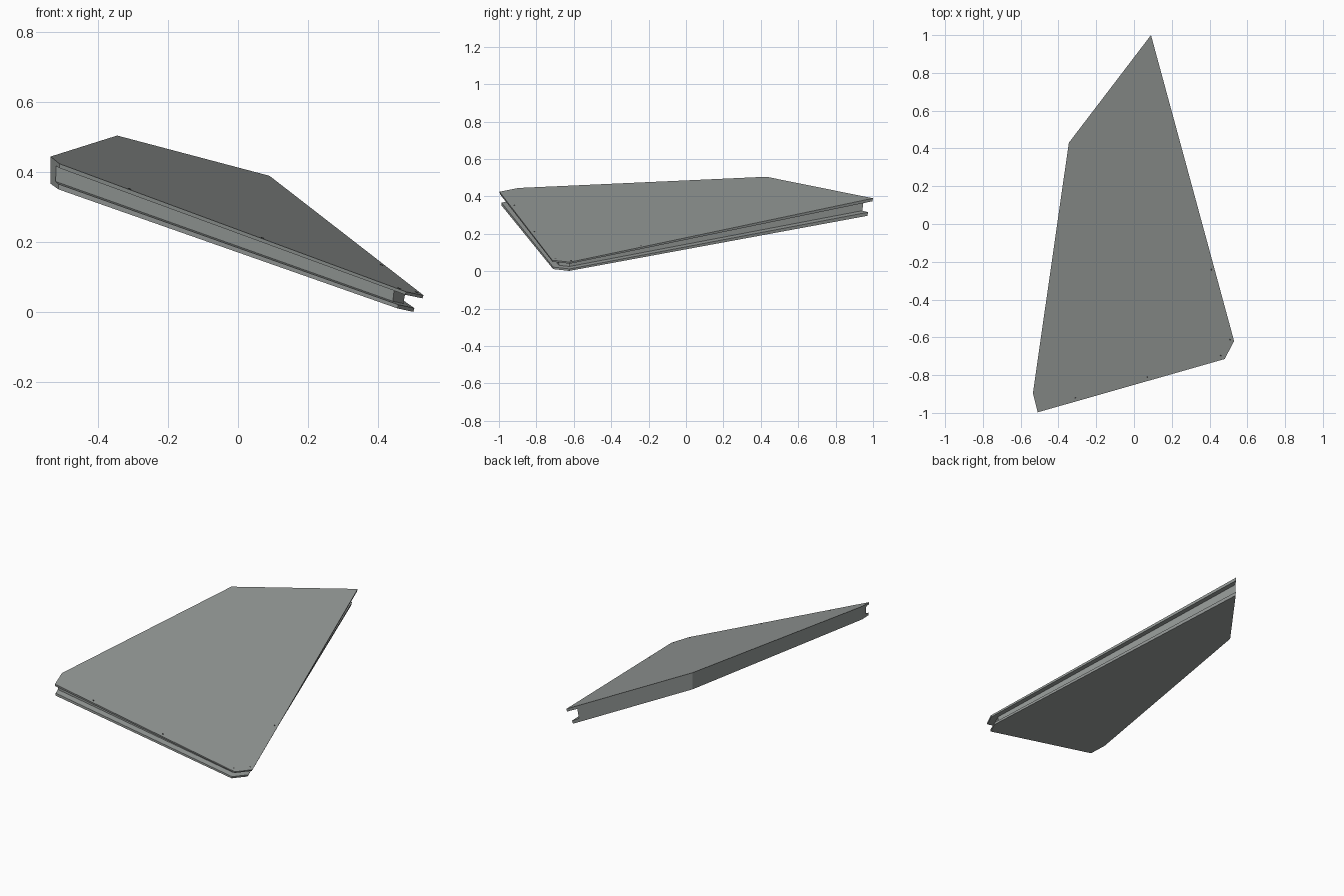
import bpy
import bmesh
import math
from mathutils import Vector, Matrix

cube = bpy.data.objects.get("Cube")
if cube:
    bpy.data.objects.remove(cube, do_unlink=True)


def make_material(name, rgb):
    mat = bpy.data.materials.new(name)
    mat.use_nodes = True
    mat.diffuse_color = (*rgb, 1)
    bsdf = mat.node_tree.nodes["Principled BSDF"]
    bsdf.inputs["Base Color"].default_value = (*rgb, 1)
    return mat


def add_object(name, bm, mat):
    mesh = bpy.data.meshes.new(name)
    bm.to_mesh(mesh)
    bm.free()
    mesh.materials.append(mat)
    obj = bpy.data.objects.new(name, mesh)
    bpy.context.collection.objects.link(obj)
    return obj


grey = make_material("panel grey", (0.30, 0.32, 0.31))
dark = make_material("pin hole dark grey", (0.06, 0.06, 0.06))

# Plan outline, counter-clockwise: tip, back, left end, front, nose, long side
outline = [Vector(p) for p in (
    (0.09, 1.0), (-0.345, 0.43), (-0.535, -0.895),
    (-0.51, -0.997), (0.48, -0.715), (0.53, -0.62))]


def top_z(p):
    return 0.3235 - 0.3986 * p.x + 0.1024 * p.y


def bottom_z(p):
    return 0.241 - 0.3748 * p.x + 0.0829 * p.y


def inset_outline(front, nose, side):
    """Move the three grooved edges inward and intersect neighbouring edges."""
    insets = (0, 0, 0, front, nose, side)
    lines = []
    for i, d in enumerate(insets):
        a, b = outline[i], outline[(i + 1) % 6]
        u = (b - a).normalized()
        lines.append((a + Vector((-u.y, u.x)) * d, u))
    points = []
    for i in range(6):
        (p, u), (q, v) = lines[i - 1], lines[i]
        w = q - p
        t = (w.x * v.y - w.y * v.x) / (u.x * v.y - u.y * v.x)
        points.append(p + u * t)
    return points


# Edge profile from top to bottom: depth fraction and front, nose, side insets
profile = [
    (0.00, (0.0, 0.0, 0.0)),
    (0.17, (0.002, 0.003, 0.004)),
    (0.19, (0.042, 0.046, 0.050)),
    (0.78, (0.044, 0.050, 0.057)),
    (0.80, (0.011, 0.022, 0.026)),
    (1.00, (0.011, 0.024, 0.030)),
]

# Tilted tapering panel with the groove running round three edges
bm = bmesh.new()
rings = []
for depth, insets in profile:
    rings.append([bm.verts.new((p.x, p.y, top_z(p) * (1 - depth) + bottom_z(p) * depth))
                  for p in inset_outline(*insets)])
bm.faces.new(rings[0])
bm.faces.new(reversed(rings[-1]))
for upper, lower in zip(rings, rings[1:]):
    for i in range(6):
        j = (i + 1) % 6
        bm.faces.new((upper[i], lower[i], lower[j], upper[j]))
add_object("grooved_panel", bm, grey)

# Small pin holes along the grooved edges, as thin plates on the top
normal = Vector((0.3986, -0.1024, 1)).normalized()
tilt = normal.to_track_quat('Z', 'Y').to_matrix().to_4x4()
bm = bmesh.new()
for x, y in ((-0.31, -0.92), (0.07, -0.81), (0.46, -0.697), (0.51, -0.613), (0.41, -0.24)):
    spot = Vector((x, y, 0))
    spot.z = top_z(spot)
    bmesh.ops.create_cone(bm, cap_ends=True, segments=8, radius1=0.005, radius2=0.005,
                          depth=0.002, matrix=Matrix.Translation(spot) @ tilt)
add_object("pin_holes", bm, dark)
